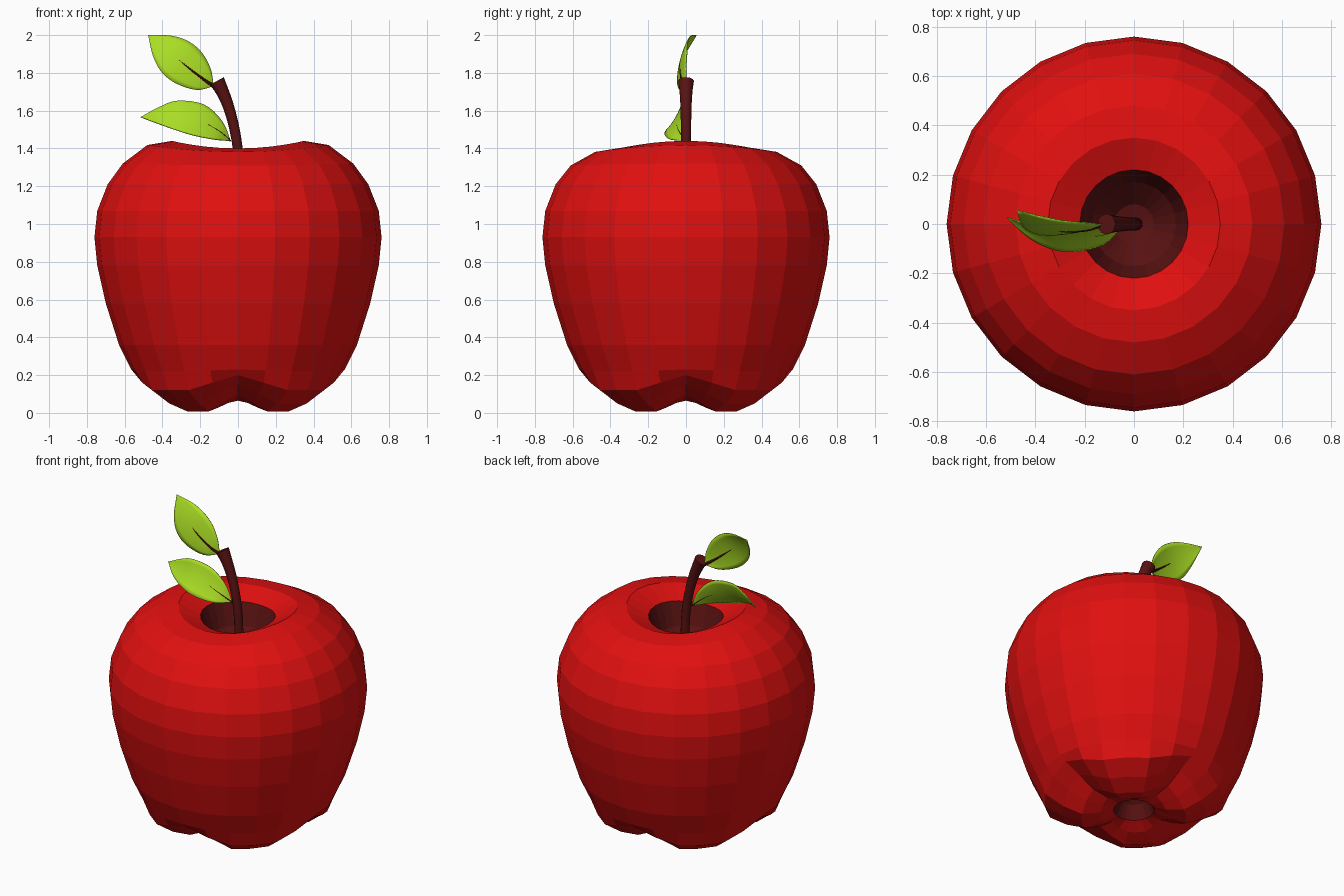
import bpy, bmesh, math
from mathutils import Vector

if "Cube" in bpy.data.objects:
    bpy.data.objects.remove(bpy.data.objects["Cube"])


def mat(name, rgb):
    m = bpy.data.materials.new(name)
    m.diffuse_color = (*rgb, 1)
    m.use_nodes = True
    m.node_tree.nodes["Principled BSDF"].inputs["Base Color"].default_value = m.diffuse_color
    return m


RED = mat("apple red", (0.75, 0.005, 0.005))
BROWN = mat("dark stem brown", (0.10, 0.006, 0.006))
LIME = mat("leaf lime", (0.40, 0.72, 0.018))


def finish(name, bm, mats, smooth=False):
    bmesh.ops.recalc_face_normals(bm, faces=bm.faces)
    me = bpy.data.meshes.new(name)
    bm.to_mesh(me)
    bm.free()
    for m in mats:
        me.materials.append(m)
    for p in me.polygons:
        p.use_smooth = smooth
    ob = bpy.data.objects.new(name, me)
    bpy.context.collection.objects.link(ob)
    return ob


def spline(pts, n):
    """Catmull-Rom curve through pts, n steps per span."""
    p = [Vector(q) for q in pts]
    p = [2 * p[0] - p[1]] + p + [2 * p[-1] - p[-2]]
    out = []
    for i in range(1, len(p) - 2):
        a, b, c, d = p[i - 1:i + 3]
        for k in range(n):
            t = k / n
            out.append(0.5 * (2 * b + (c - a) * t + (2 * a - 5 * b + 4 * c - d) * t * t
                              + (3 * b - a - 3 * c + d) * t ** 3))
    return out + [p[-2]]


def tube(name, path, radii, sides, m):
    bm = bmesh.new()
    rings = []
    for i, c in enumerate(path):
        d = (path[min(i + 1, len(path) - 1)] - path[max(i - 1, 0)]).normalized()
        v = Vector((0, 1, 0))
        u = v.cross(d).normalized()
        v = d.cross(u)
        rings.append([bm.verts.new(c + radii[i] * (u * math.cos(a) + v * math.sin(a)))
                      for a in (2 * math.pi * k / sides for k in range(sides))])
    for a, b in zip(rings, rings[1:]):
        for k in range(sides):
            bm.faces.new((a[k], a[k - 1], b[k - 1], b[k]))
    bm.faces.new(rings[0])
    bm.faces.new(rings[-1])
    ob = finish(name, bm, [m], True)
    bpy.context.view_layer.objects.active = ob
    ob.select_set(True)
    bpy.ops.object.shade_smooth_by_angle(angle=math.radians(40))
    ob.select_set(False)


# Apple body: radius, height, notch lift on the four axes, saddle of the rim
profile = [(0.085, 0.15, 0, 0), (0.12, 0.065, 0, 0), (0.20, 0.03, 0.045, 0),
           (0.31, 0.008, 0.085, 0), (0.42, 0.05, 0.10, 0), (0.525, 0.12, 0.08, 0),
           (0.565, 0.22, 0.01, 0), (0.63, 0.36, 0, 0), (0.70, 0.58, 0, 0),
           (0.745, 0.78, 0, 0), (0.76, 0.93, 0, 0), (0.745, 1.07, 0, 0),
           (0.69, 1.21, 0, 0), (0.61, 1.315, 0, 0.005), (0.48, 1.40, 0, 0.018),
           (0.35, 1.42, 0, 0.02), (0.22, 1.36, 0, 0.01), (0.17, 1.22, 0, 0),
           (0.08, 1.13, 0, 0)]
N = 24
bm = bmesh.new()
rings = []
for r, z, lift, saddle in profile:
    ring = []
    for k in range(N):
        a = 2 * math.pi * k / N
        off = min(k % 6, 6 - k % 6) * 15          # degrees from nearest axis
        w = max(0, 1 - off / 30)
        ring.append(bm.verts.new((r * math.cos(a), r * math.sin(a),
                                  z + lift * w + saddle * math.cos(2 * a))))
    rings.append(ring)
for j, (a, b) in enumerate(zip(rings, rings[1:])):
    for k in range(N):
        f = bm.faces.new((a[k - 1], a[k], b[k], b[k - 1]))
        f.material_index = int(j == 0 or j >= 16)   # dark pits
for ring, z in ((rings[0], 0.22), (rings[-1], 1.11)):
    c = bm.verts.new((0, 0, z))
    for k in range(N):
        bm.faces.new((ring[k - 1], ring[k], c)).material_index = 1
finish("apple_body", bm, [RED, BROWN])

# Stem: curved, flaring to a flat cut end
path = spline([(0.01, 0, 1.10), (0.003, 0, 1.35), (-0.018, 0, 1.5),
               (-0.05, 0, 1.62), (-0.082, 0, 1.70), (-0.112, 0, 1.757)], 3)
n = len(path) - 1
tube("stem", path, [0.026 + 0.016 * (i / n) ** 3 for i in range(n + 1)], 12, BROWN)


# Leaves: surface between an upper and a lower edge, with a tapering midrib
def leaf(name, upper, lower, cup, vein_r, vein_len):
    up, lo = spline(upper, 4), spline(lower, 4)
    bm = bmesh.new()
    cols = 9
    grid, mid = [], []
    for i, (a, b) in enumerate(zip(up, lo)):
        s = math.sin(math.pi * i / (len(up) - 1))
        row = []
        for c in range(cols):
            t = c / (cols - 1)
            p = a.lerp(b, t) + Vector(cup) * s * 4 * t * (1 - t)
            row.append(bm.verts.new(p))
            if c == cols // 2:
                mid.append(p)
        grid.append(row)
    for a, b in zip(grid, grid[1:]):
        for c in range(cols - 1):
            bm.faces.new((a[c], a[c + 1], b[c + 1], b[c]))
    bmesh.ops.remove_doubles(bm, verts=bm.verts, dist=0.0005)
    ob = finish(name, bm, [LIME], True)
    mod = ob.modifiers.new("thickness", "SOLIDIFY")
    mod.thickness = 0.005
    mod.offset = 0
    vein = mid[:int(len(mid) * vein_len)]
    tube(name + "_vein", vein,
         [vein_r * (1 - 0.85 * i / (len(vein) - 1)) for i in range(len(vein))], 8, BROWN)


leaf("upper_leaf",
     [(-0.13, 0, 1.73), (-0.145, 0.0, 1.82), (-0.19, 0.005, 1.905), (-0.26, 0.01, 1.965),
      (-0.35, 0.025, 1.995), (-0.475, 0.055, 2.0)],
     [(-0.13, 0, 1.73), (-0.22, -0.03, 1.71), (-0.33, -0.045, 1.745), (-0.405, -0.04, 1.805),
      (-0.45, -0.01, 1.89), (-0.475, 0.055, 2.0)],
     (0, -0.01, 0), 0.011, 0.65)
leaf("lower_leaf",
     [(-0.04, 0, 1.44), (-0.085, -0.005, 1.545), (-0.18, -0.015, 1.632),
      (-0.32, -0.015, 1.652), (-0.42, 0.0, 1.617), (-0.515, 0.025, 1.565)],
     [(-0.04, 0, 1.44), (-0.12, -0.08, 1.447), (-0.23, -0.11, 1.468),
      (-0.32, -0.105, 1.495), (-0.42, -0.06, 1.53), (-0.515, 0.025, 1.565)],
     (0, 0.01, -0.005), 0.005, 0.65)
